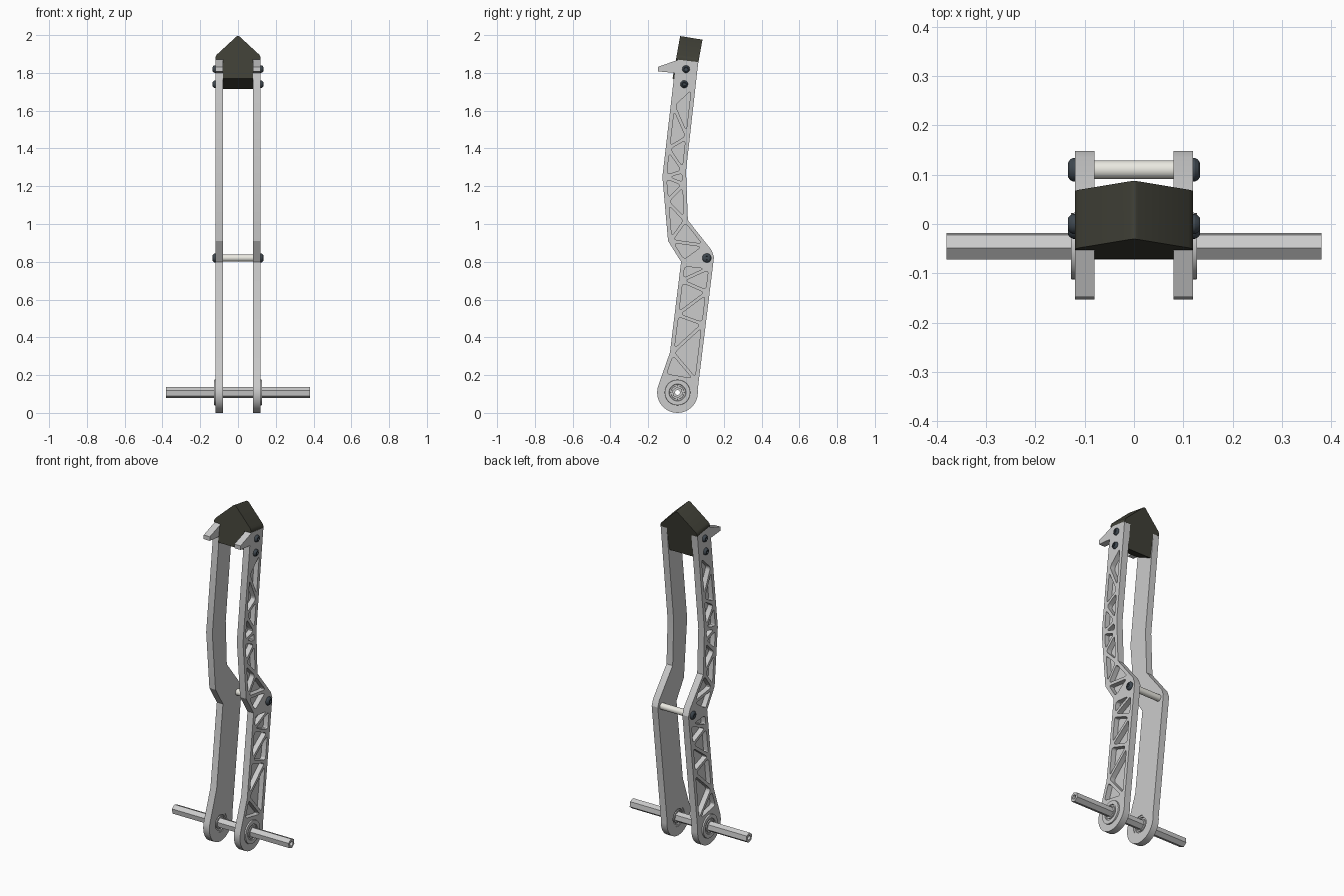
import bpy, bmesh, math
from mathutils import Vector

if "Cube" in bpy.data.objects:
    bpy.data.objects.remove(bpy.data.objects["Cube"])

def material(name, rgb):
    m = bpy.data.materials.new(name)
    m.diffuse_color = (*rgb, 1)
    m.use_nodes = True
    m.node_tree.nodes["Principled BSDF"].inputs["Base Color"].default_value = m.diffuse_color
    return m

DARK = material("dark_block", (0.05, 0.05, 0.037))
STEEL = material("blue_steel", (0.05, 0.065, 0.08))
IVORY = material("ivory", (0.82, 0.81, 0.75))

def finish(bm, name, mat=None, smooth=True):
    bmesh.ops.recalc_face_normals(bm, faces=bm.faces)
    me = bpy.data.meshes.new(name)
    bm.to_mesh(me)
    bm.free()
    ob = bpy.data.objects.new(name, me)
    bpy.context.collection.objects.link(ob)
    if mat:
        me.materials.append(mat)
    if smooth:
        shade(ob)
    return ob

def activate(ob):
    bpy.ops.object.select_all(action='DESELECT')
    ob.select_set(True)
    bpy.context.view_layer.objects.active = ob

def shade(ob):
    activate(ob)
    bpy.ops.object.shade_smooth_by_angle(angle=math.radians(25))

def prism(bm, pts, x0, x1):
    a = [bm.verts.new((x0, y, z)) for y, z in pts]
    b = [bm.verts.new((x1, y, z)) for y, z in pts]
    bm.faces.new(a)
    bm.faces.new(b[::-1])
    for i in range(len(a)):
        j = (i + 1) % len(a)
        bm.faces.new((a[i], a[j], b[j], b[i]))

def circle(c, r, n, a0=0.0):
    return [(c[0] + r * math.cos(a0 + math.tau * i / n),
             c[1] + r * math.sin(a0 + math.tau * i / n)) for i in range(n)]

def cut(ob, bm):
    cutter = finish(bm, "cutter", smooth=False)
    cutter.hide_render = True
    mod = ob.modifiers.new("cut", 'BOOLEAN')
    mod.operation, mod.solver, mod.object = 'DIFFERENCE', 'EXACT', cutter
    activate(ob)
    bpy.ops.object.modifier_apply(modifier=mod.name)
    bpy.data.objects.remove(cutter)

def mirror(ob):
    mod = ob.modifiers.new("mirror", 'MIRROR')
    mod.use_clip = False
    activate(ob)
    bpy.ops.object.modifier_apply(modifier=mod.name)

def lathe(name, centre, prof, n=24, mat=None, mirrored=True):
    # closed ring profile (x, radius) turned about the x direction
    bm = bmesh.new()
    rings = [[bm.verts.new((x, y, z)) for y, z in circle(centre, r, n)] for x, r in prof]
    for k in range(len(rings)):
        p, q = rings[k], rings[(k + 1) % len(rings)]
        for i in range(n):
            j = (i + 1) % n
            bm.faces.new((p[i], p[j], q[j], q[i]))
    ob = finish(bm, name, mat)
    if mirrored:
        mirror(ob)
    return ob

AXLE = (-0.045, 0.108)

# Side plate edges, top to bottom (y, z)
LEFT = [(-0.061, 1.80), (-0.125, 1.25), (-0.095, 0.91), (-0.026, 0.80), (-0.085, 0.32), (-0.146, 0.146)]
RIGHT = [(0.065, 1.857), (0.0, 1.28), (0.01, 1.02), (0.135, 0.862), (0.148, 0.825), (0.144, 0.79), (0.062, 0.123)]
HOOK = [(-0.04, 1.87), (-0.148, 1.832), (-0.148, 1.808)]
arc = [(AXLE[0] + 0.108 * math.cos(math.radians(a)), AXLE[1] + 0.108 * math.sin(math.radians(a)))
       for a in range(170, 361, 10)]
bm = bmesh.new()
prism(bm, HOOK + LEFT + arc + RIGHT[::-1], 0.08, 0.12)
plate = finish(bm, "side_plates", smooth=False)

# Zigzag truss pockets on the outer faces
def edge_point(line, z, inset):
    for (y0, z0), (y1, z1) in zip(line, line[1:]):
        if z1 <= z <= z0:
            return Vector((y0 + (y1 - y0) * (z0 - z) / (z0 - z1) + inset, z))

def pocket(tri, inset=0.009):
    inner = []
    for i in range(3):
        e1 = (tri[(i + 1) % 3] - tri[i]).normalized()
        e2 = (tri[i - 1] - tri[i]).normalized()
        inner.append(tri[i] + (e1 + e2) * inset / math.sin(e1.angle(e2)))
    pts = []
    for i in range(3):
        p, a, b = inner[i], inner[i - 1] - inner[i], inner[(i + 1) % 3] - inner[i]
        p0 = p + a.normalized() * min(0.02, 0.3 * a.length)
        p2 = p + b.normalized() * min(0.02, 0.3 * b.length)
        for t in (0, 0.25, 0.5, 0.75, 1):
            pts.append(p0 * (1 - t) ** 2 + p * 2 * t * (1 - t) + p2 * t * t)
    return pts

upper = ["R", 1.73, 1.63, 1.46, 1.40, 1.28, 1.25, 1.21, 1.12, 1.02, 0.91, 0.885, 0.80]
lower = ["L", 0.785, 0.77, 0.70, 0.64, 0.52, 0.47, 0.32, 0.17, 0.20]
bm = bmesh.new()
for chain in (upper, lower):
    right = chain[0] == "R"
    nodes = []
    for z in chain[1:]:
        nodes.append(edge_point(RIGHT, z, -0.013) if right else edge_point(LEFT, z, 0.013))
        right = not right
    for k in range(len(nodes) - 2):
        prism(bm, [tuple(p) for p in pocket(nodes[k:k + 3])], 0.09, 0.14)
prism(bm, circle(AXLE, 0.055, 32), 0.06, 0.14)
cut(plate, bm)
mirror(plate)
shade(plate)

# Flanged bearings
lathe("axle_bearings", AXLE,
      [(0.084, 0.055), (0.12, 0.055), (0.12, 0.068), (0.128, 0.067), (0.128, 0.045), (0.123, 0.043),
       (0.123, 0.036), (0.128, 0.035), (0.128, 0.024), (0.084, 0.024), (0.084, 0.035),
       (0.09, 0.036), (0.09, 0.043), (0.084, 0.045)], 32)

# Hexagonal axle with a bore
bm = bmesh.new()
prism(bm, circle(AXLE, 0.029, 6, math.radians(38)), -0.38, 0.38)
axle = finish(bm, "hex_axle", smooth=False)
bm = bmesh.new()
prism(bm, circle(AXLE, 0.013, 16), -0.4, 0.4)
cut(axle, bm)
shade(axle)

# Knee spacer
lathe("knee_spacer", (0.11, 0.82), [(-0.08, 0.019), (0.08, 0.019), (0.08, 0.008), (-0.08, 0.008)],
      24, IVORY, False)

# Button-head bolts
def bolt(name, centre, r):
    lathe(name, centre, [(0.115, r), (0.124, r), (0.130, r * 0.85), (0.134, r * 0.6), (0.134, r * 0.42),
                         (0.127, r * 0.38), (0.127, 0.0005), (0.115, 0.0005)], 24, STEEL)

bolt("knee_bolts", (0.11, 0.82), 0.024)
bolt("upper_block_bolts", (0.0, 1.82), 0.02)
bolt("lower_block_bolts", (-0.01, 1.74), 0.02)

# Gabled block clamped between the plates, leaning with the leg
up = Vector((0.177, 0.984))
front, back = Vector((-0.053, 1.872)), Vector((0.065, 1.853))
half = [(0.0, 0.13), (0.12, 0.018), (0.12, 0.0), (0.08, 0.0), (0.08, None)]
outline = half + [(-x, u) for x, u in half[:0:-1]]
bm = bmesh.new()
loops = []
for base, bottom in ((front, -0.104), (back, -0.14)):
    ring = []
    for x, u in outline:
        p = base + up * (bottom if u is None else u)
        ring.append(bm.verts.new((x, p.x, p.y)))
    loops.append(ring)
a, b = loops
bm.faces.new(a)
bm.faces.new(b[::-1])
for i in range(len(a)):
    j = (i + 1) % len(a)
    bm.faces.new((a[i], a[j], b[j], b[i]))
ridge = [e for e in bm.edges if abs(e.verts[0].co.x) > -1 and
         {e.verts[0], e.verts[1]} in ({a[0], b[0]}, {a[1], b[1]}, {a[-1], b[-1]})]
bmesh.ops.bevel(bm, geom=ridge, offset=0.012, segments=3, affect='EDGES', profile=0.5)
finish(bm, "top_block", DARK)
